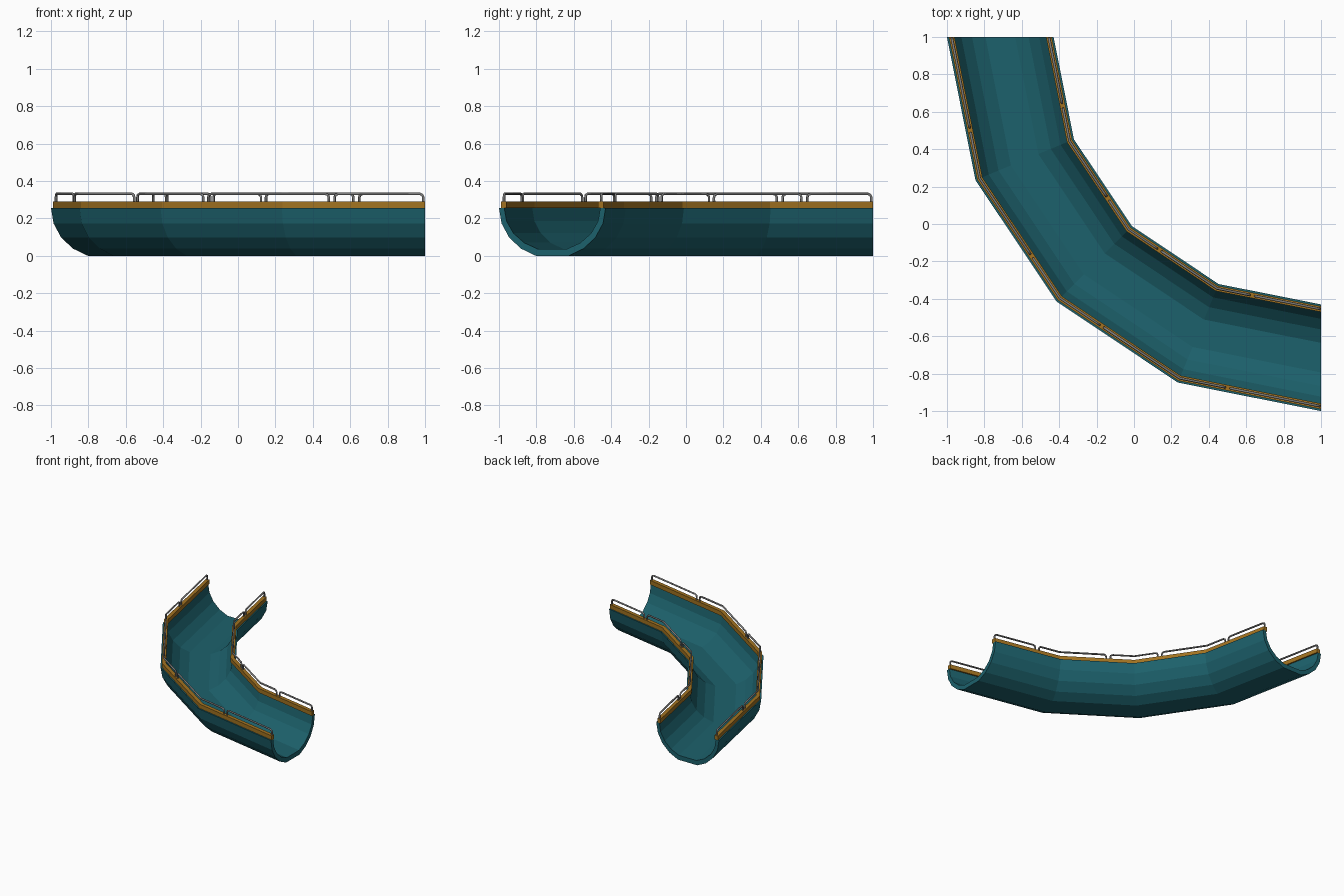
import bpy, bmesh, math
from mathutils import Vector

if "Cube" in bpy.data.objects:
    bpy.data.objects.remove(bpy.data.objects["Cube"])

MID = 1.715                      # centreline radius of the bend, about (1, 1)
ANG = [math.radians(180 + 22.5 * i) for i in range(5)]


def material(name, col):
    m = bpy.data.materials.new(name)
    m.diffuse_color = (*col, 1)
    m.use_nodes = True
    m.node_tree.nodes["Principled BSDF"].inputs["Base Color"].default_value = m.diffuse_color
    return m


teal = material("teal", (0.012, 0.12, 0.15))
amber = material("amber", (0.36, 0.17, 0.015))
grey = material("grey", (0.2, 0.2, 0.2))


def at(r, t):
    # point on the faceted bend, t counts segments 0..4
    i = min(int(t), 3)
    a, b = (Vector((1 + r * math.cos(ANG[k]), 1 + r * math.sin(ANG[k]), 0)) for k in (i, i + 1))
    return a.lerp(b, t - i)


def sweep(name, profile, mat):
    # sweep a closed (radius, z) section along the bend
    bm = bmesh.new()
    rings = [[bm.verts.new(at(r, i) + Vector((0, 0, z))) for r, z in profile] for i in range(5)]
    n = len(profile)
    for a, b in zip(rings, rings[1:]):
        for j in range(n):
            k = (j + 1) % n
            bm.faces.new((a[j], a[k], b[k], b[j]))
    bm.faces.new(rings[0])
    bm.faces.new(rings[-1])
    bmesh.ops.recalc_face_normals(bm, faces=bm.faces)
    me = bpy.data.meshes.new(name)
    bm.to_mesh(me)
    bm.free()
    me.materials.append(mat)
    ob = bpy.data.objects.new(name, me)
    bpy.context.collection.objects.link(ob)


def arc(rx, rz, top):
    # half-round section with a flattened bottom
    return [(MID - rx * math.cos(math.radians(d)), top - rz * math.sin(math.radians(d)))
            for d in (0, 18, 36, 54, 72, 108, 126, 144, 162, 180)]


# Half-pipe channel
sweep("channel", arc(0.285, 0.269, 0.256) + arc(0.257, 0.23, 0.256)[::-1], teal)


def rail(name, r, t0, t1):
    # handrail bar with a post at each end and rounded top corners
    seg = (at(r, 1) - at(r, 0)).length
    c, top = 0.018 / seg, 0.331
    pts = [at(r, t0) + Vector((0, 0, 0.28)), at(r, t0) + Vector((0, 0, top - 0.018)),
           at(r, t0 + 0.3 * c) + Vector((0, 0, top - 0.0053)), at(r, t0 + c) + Vector((0, 0, top))]
    pts += [at(r, k) + Vector((0, 0, top)) for k in range(5) if t0 + c < k < t1 - c]
    pts += [at(r, t1 - c) + Vector((0, 0, top)), at(r, t1 - 0.3 * c) + Vector((0, 0, top - 0.0053)),
            at(r, t1) + Vector((0, 0, top - 0.018)), at(r, t1) + Vector((0, 0, 0.28))]
    cu = bpy.data.curves.new(name, 'CURVE')
    cu.dimensions = '3D'
    cu.bevel_depth = 0.007
    cu.bevel_resolution = 1
    cu.use_fill_caps = True
    sp = cu.splines.new('POLY')
    sp.points.add(len(pts) - 1)
    for p, q in zip(sp.points, pts):
        p.co = (*q, 1)
    cu.materials.append(grey)
    bpy.context.collection.objects.link(bpy.data.objects.new(name, cu))


# Edge trims and handrails on both sides
for side, r in (("outer", 1.975), ("inner", 1.455)):
    sweep(side + "_trim", [(r - 0.015, 0.255), (r + 0.015, 0.255), (r + 0.015, 0.29), (r - 0.015, 0.29)], amber)
    g = 0.016 / (at(r, 1) - at(r, 0)).length
    stops = [0, 0.66, 1.65, 2.35, 3.34, 4]
    for i in range(5):
        lo = stops[i] + (g if i else g * 0.6)
        hi = stops[i + 1] - (g if i < 4 else g * 0.6)
        rail(f"{side}_rail_{i + 1}", r, lo, hi)
